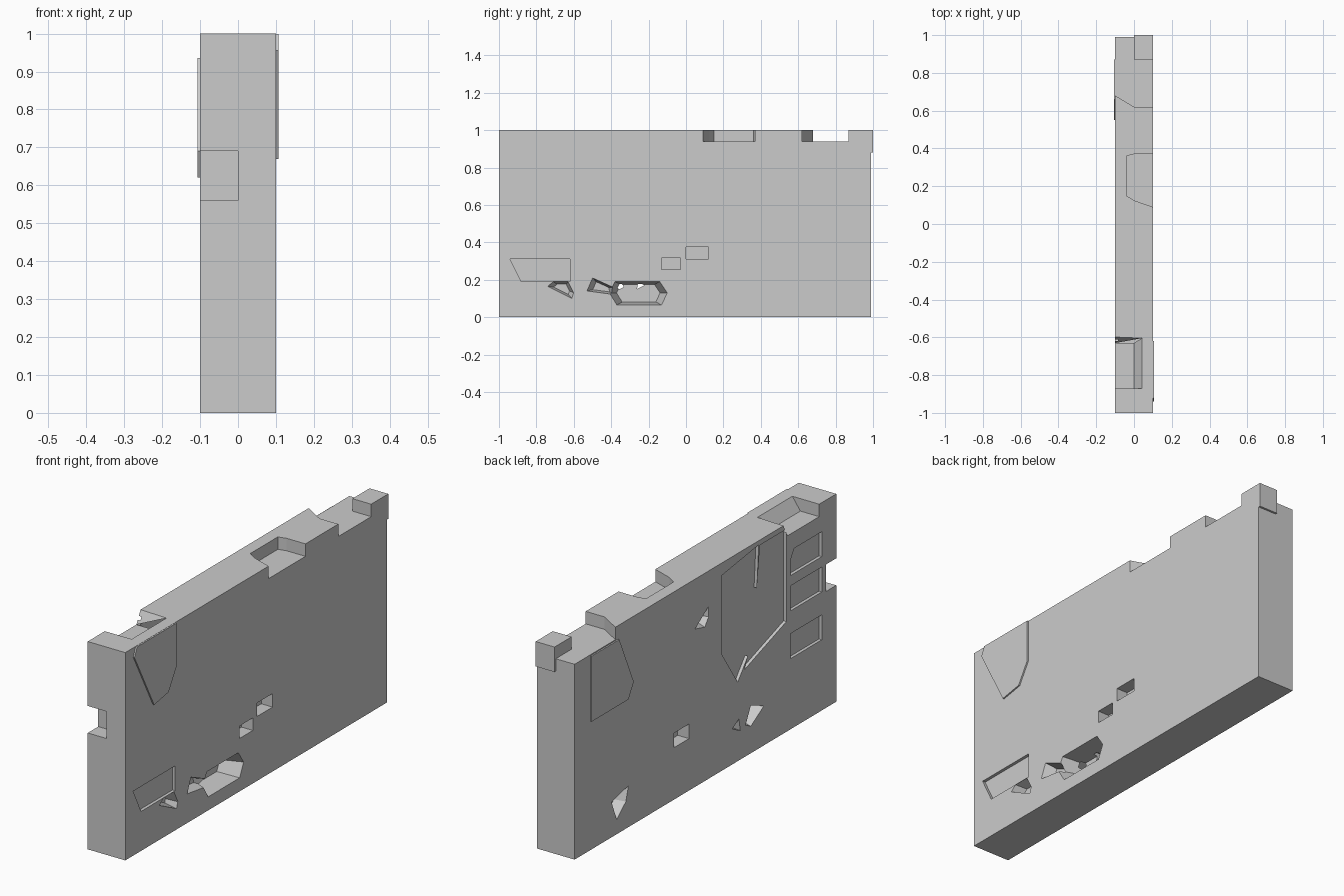
import bpy, bmesh
from mathutils import Vector

old = bpy.data.objects.get("Cube")
if old:
    bpy.data.objects.remove(old, do_unlink=True)

stone = bpy.data.materials.new("stone_grey")
stone.use_nodes = True
GREY = (0.6, 0.6, 0.6, 1)
stone.diffuse_color = GREY
stone.node_tree.nodes["Principled BSDF"].inputs["Base Color"].default_value = GREY


def loft(name, first, last):
    """Closed flat-sided solid between two loops of equal length."""
    bm = bmesh.new()
    a = [bm.verts.new(p) for p in first]
    b = [bm.verts.new(p) for p in last]
    bm.faces.new(a)
    bm.faces.new(b)
    for i in range(len(a)):
        j = (i + 1) % len(a)
        bm.faces.new((a[i], a[j], b[j], b[i]))
    bmesh.ops.recalc_face_normals(bm, faces=bm.faces)
    mesh = bpy.data.meshes.new(name)
    bm.to_mesh(mesh)
    bm.free()
    mesh.materials.append(stone)
    obj = bpy.data.objects.new(name, mesh)
    bpy.context.collection.objects.link(obj)
    return obj


def side(name, outline, x0, x1, taper=1.0):
    """Outline in y and z, run along x, scaled about its middle at x1."""
    mid = sum((Vector(p) for p in outline), Vector((0, 0))) / len(outline)
    far = [mid + (Vector(p) - mid) * taper for p in outline]
    return loft(name, [(x0, y, z) for y, z in outline], [(x1, y, z) for y, z in far])


def plan(name, outline, z0, z1):
    """Outline in x and y, run along z."""
    return loft(name, [(x, y, z0) for x, y in outline], [(x, y, z1) for x, y in outline])


def rect(a0, b0, a1, b1):
    return [(a0, b0), (a1, b0), (a1, b1), (a0, b1)]


wall = plan("wall", rect(-0.1, -1, 0.1, 0.99), 0, 1)


def cut(cutter):
    mod = wall.modifiers.new("cut", "BOOLEAN")
    mod.operation = "DIFFERENCE"
    mod.solver = "EXACT"
    mod.object = cutter
    bpy.context.view_layer.objects.active = wall
    bpy.ops.object.modifier_apply(modifier=mod.name)
    bpy.data.objects.remove(cutter, do_unlink=True)


# Missing bricks along the top
cut(plan("end_gap", [(-0.2, 0.68), (-0.1, 0.68), (0, 0.62), (0.2, 0.62),
                     (0.2, 1.1), (-0.2, 1.1)], 0.94, 1.1))
cut(plan("middle_gap", [(0.2, 0.09), (0.1, 0.09), (0, 0.125), (-0.04, 0.15),
                        (-0.04, 0.36), (0, 0.37), (0.2, 0.37)], 0.94, 1.1))
cut(loft("front_gap",
         [(-0.2, -0.87, 0.94), (0, -0.87, 0.94), (0, -0.63, 0.94), (-0.2, -0.63, 0.94)],
         [(-0.2, -0.87, 1.01), (0.05, -0.87, 1.01), (0.05, -0.6, 1.01), (-0.2, -0.59, 1.01)]))

# Missing half brick on the front end
cut(plan("end_notch", rect(-0.2, -1.1, 0, -0.92), 0.56, 0.69))

# Holes in the left face
LEFT = 0.101
big_hole = [(-0.41, 0.13), (-0.38, 0.19), (-0.14, 0.19), (-0.10, 0.13), (-0.13, 0.065), (-0.37, 0.065)]
cut(side("big_hole", big_hole, LEFT, 0.0, 0.75))
cut(side("side_chip", [(-0.53, 0.14), (-0.50, 0.21), (-0.39, 0.16), (-0.38, 0.12)], LEFT, 0.05, 0.6))
cut(side("low_chip", [(-0.74, 0.165), (-0.71, 0.19), (-0.63, 0.19), (-0.6, 0.13), (-0.61, 0.10)], LEFT, 0.05, 0.6))
cut(side("brick_hole_low", rect(-0.13, 0.255, -0.03, 0.315), LEFT, 0.04))
cut(side("brick_hole_high", rect(0, 0.31, 0.12, 0.375), LEFT, 0.04))
cut(side("left_panel", [(-0.94, 0.31), (-0.62, 0.31), (-0.62, 0.19), (-0.88, 0.19)], LEFT, 0.085))

# Holes in the right face, two of them meeting the big hole
RIGHT = -0.101
cut(side("through_hole", [(-0.31, 0.15), (-0.35, 0.23), (-0.45, 0.19), (-0.35, 0.13)], RIGHT, 0.02, 0.5))
cut(side("small_through_hole", [(-0.21, 0.17), (-0.26, 0.2), (-0.27, 0.14)], RIGHT, 0.02, 0.6))
cut(side("back_brick_hole", rect(0.12, 0.25, 0.235, 0.32), RIGHT, -0.04))
cut(side("back_low_chip", [(0.71, 0.17), (0.58, 0.2), (0.6, 0.13), (0.67, 0.07)], RIGHT, -0.05, 0.5))
cut(side("back_high_chip", [(0.075, 0.76), (-0.03, 0.83), (-0.03, 0.78), (0, 0.74)], RIGHT, -0.05, 0.5))

# Shallow sunken panels on the right face
panels = [
    [(-0.13, 0.94), (-0.41, 0.98), (-0.38, 0.54), (-0.25, 0.38), (-0.13, 0.56)],
    [(-0.42, 0.975), (-0.62, 0.975), (-0.62, 0.53), (-0.3, 0.42), (-0.37, 0.56)],
    [(-0.65, 0.81), (-0.68, 0.86), (-0.89, 0.86), (-0.89, 0.74), (-0.65, 0.74)],
    [(-0.65, 0.69), (-0.89, 0.69), (-0.89, 0.57), (-0.65, 0.57)],
    [(-0.65, 0.46), (-0.89, 0.46), (-0.89, 0.34), (-0.65, 0.34)],
]
for outline in panels:
    cut(side("right_panel", outline, RIGHT, -0.085))

# Loose bricks and slabs standing proud
plan("loose_end_brick", rect(0, 0.87, 0.1, 1.0), 0.88, 1.0)
side("right_slab", [(0.87, 0.935), (0.66, 0.935), (0.55, 0.69), (0.59, 0.62), (0.87, 0.62)], -0.09, -0.107)
side("left_slab", [(-0.94, 0.955), (-0.92, 0.999), (-0.62, 0.999), (-0.62, 0.79), (-0.68, 0.69), (-0.79, 0.67)],
     0.09, 0.107)
